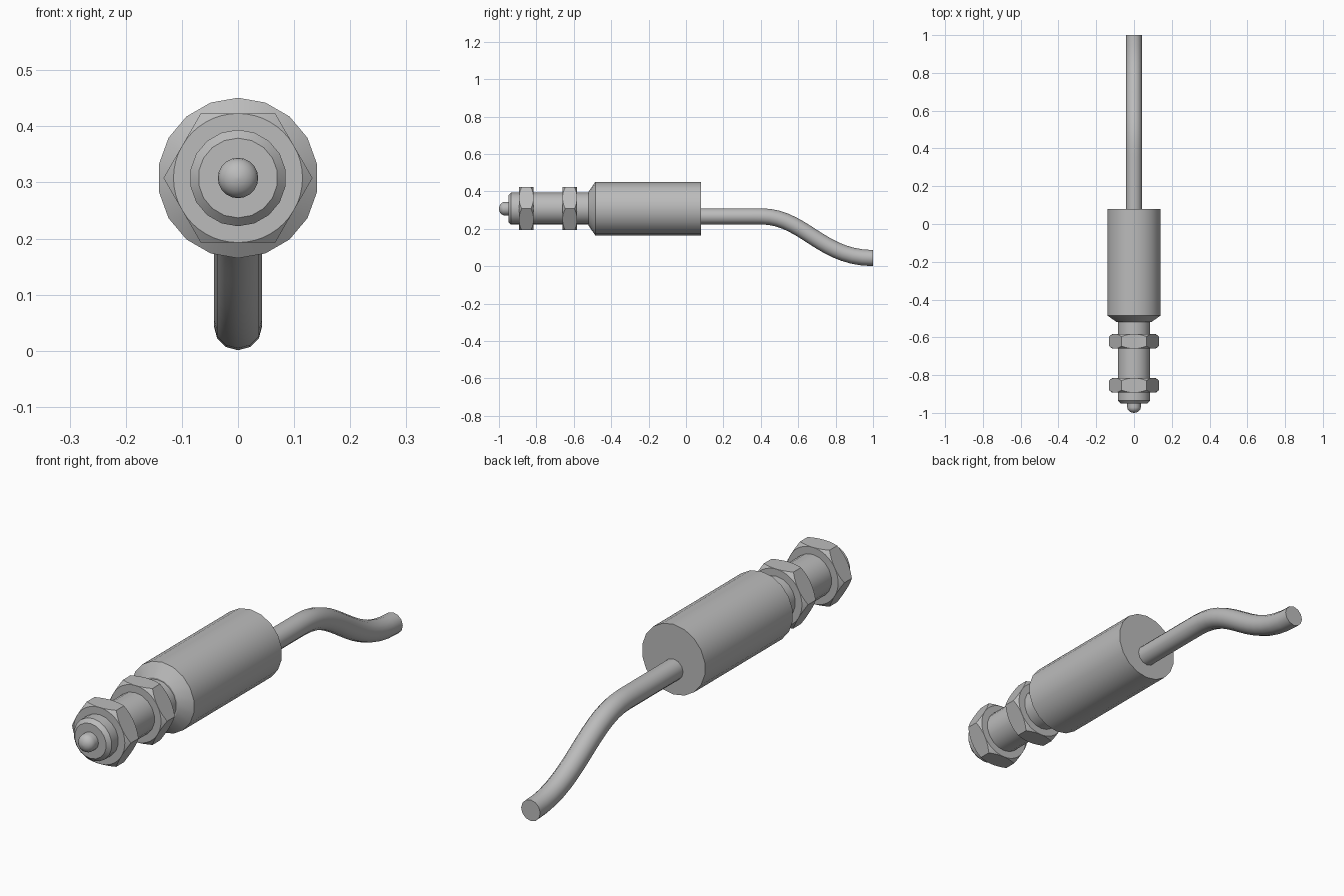
import bpy, bmesh
from math import sin, cos, pi, radians

cube = bpy.data.objects.get("Cube")
if cube:
    bpy.data.objects.remove(cube)

AXIS_Z = 0.308

grey = bpy.data.materials.new("plain grey")
grey.use_nodes = True
colour = (0.5, 0.5, 0.5, 1)
grey.diffuse_color = colour
grey.node_tree.nodes["Principled BSDF"].inputs["Base Color"].default_value = colour


def finish(obj, angle=32):
    obj.data.materials.clear()
    obj.data.materials.append(grey)
    bpy.ops.object.select_all(action="DESELECT")
    obj.select_set(True)
    bpy.context.view_layer.objects.active = obj
    bpy.ops.object.shade_smooth_by_angle(angle=radians(angle))


def loft(name, rings, angle=32):
    """Closed solid from rings of points running along the y axis."""
    bm = bmesh.new()
    loops = [[bm.verts.new(p) for p in ring] for ring in rings]
    n = len(loops[0])
    for a, b in zip(loops, loops[1:]):
        for i in range(n):
            j = (i + 1) % n
            bm.faces.new((a[i], a[j], b[j], b[i]))
    bm.faces.new(loops[0])
    bm.faces.new(loops[-1])
    bmesh.ops.remove_doubles(bm, verts=bm.verts, dist=1e-5)
    bmesh.ops.recalc_face_normals(bm, faces=bm.faces)
    mesh = bpy.data.meshes.new(name)
    bm.to_mesh(mesh)
    bm.free()
    obj = bpy.data.objects.new(name, mesh)
    bpy.context.collection.objects.link(obj)
    finish(obj, angle)


def lathe(name, profile, sides):
    """Turn (y, radius) pairs about the long axis."""
    turns = [2 * pi * i / sides for i in range(sides)]
    loft(name, [[(r * sin(t), y, AXIS_Z + r * cos(t)) for t in turns]
                for y, r in profile])


def nut(name, y0, y1, flat=0.115, steps=8):
    """Hexagonal nut whose corners are turned down to a cone at both ends."""
    count = 6 * steps
    rings = [[], [], [], []]
    for i in range(count):
        t = 2 * pi * i / count
        off = (t % (pi / 3)) - pi / 6
        r = flat / cos(off)
        depth = (r - flat) * 0.8
        for ring, y, rad in zip(rings, (y0, y0 + depth, y1 - depth, y1),
                                (flat, r, r, flat)):
            ring.append((rad * cos(t), y, AXIS_Z + rad * sin(t)))
    loft(name, rings, 20)


# Turned housing and threaded neck
lathe("body", [(-0.52, 0.092), (-0.485, 0.143), (0.08, 0.143)], 18)
lathe("neck", [(-0.95, 0.071), (-0.935, 0.086), (-0.5, 0.086)], 18)

# Plunger with a domed end
dome = [(-0.97 - 0.03 * cos(a), 0.036 * sin(a))
        for a in (radians(d) for d in (4, 22, 40, 58, 75, 90))]
lathe("plunger", dome + [(-0.94, 0.036)], 20)

# Pair of lock nuts
nut("front_nut", -0.893, -0.815)
nut("rear_nut", -0.66, -0.582)

# Cable leaving the back and drooping to the ground
curve = bpy.data.curves.new("cable", "CURVE")
curve.dimensions = "3D"
curve.bevel_depth = 0.043
curve.bevel_resolution = 4
curve.resolution_u = 14
curve.use_fill_caps = True
spline = curve.splines.new("BEZIER")
spline.bezier_points.add(2)
path = [(0.06, 0.267, 0.05), (0.4, 0.267, 0.23), (1.0, 0.044, 0.28)]
for point, (y, z, reach) in zip(spline.bezier_points, path):
    point.handle_left_type = point.handle_right_type = "FREE"
    point.co = (0, y, z)
    point.handle_left = (0, y - min(reach, 0.28), z)
    point.handle_right = (0, y + reach, z)
cable = bpy.data.objects.new("cable", curve)
bpy.context.collection.objects.link(cable)
bpy.ops.object.select_all(action="DESELECT")
cable.select_set(True)
bpy.context.view_layer.objects.active = cable
bpy.ops.object.convert(target="MESH")
cable = bpy.context.view_layer.objects.active
bm = bmesh.new()
bm.from_mesh(cable.data)
bmesh.ops.remove_doubles(bm, verts=bm.verts, dist=1e-5)
bmesh.ops.recalc_face_normals(bm, faces=bm.faces)
bm.to_mesh(cable.data)
bm.free()
finish(cable, 40)
